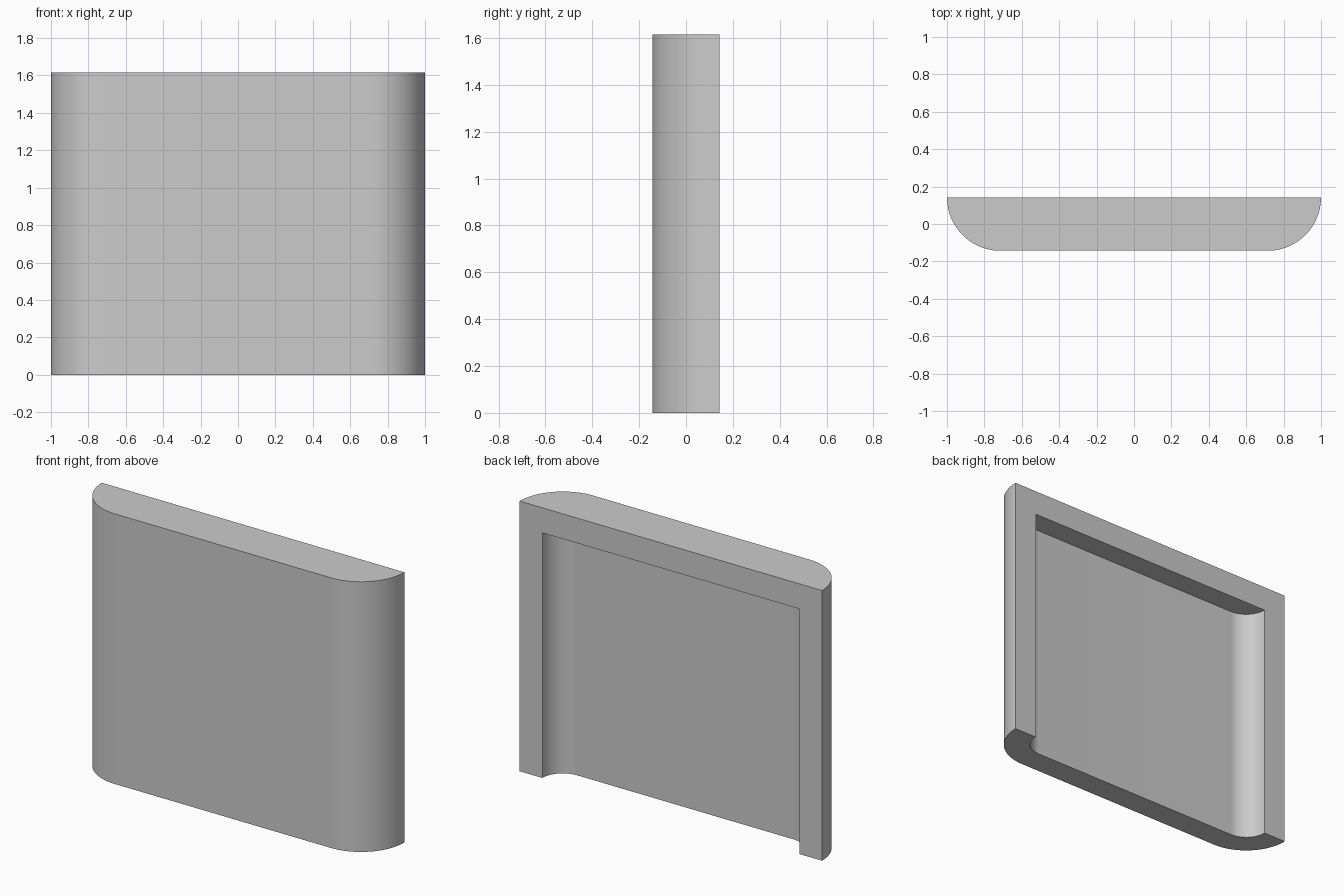
import bpy
import bmesh
from math import cos, sin, pi, radians

cube = bpy.data.objects.get("Cube")
if cube:
    bpy.data.objects.remove(cube, do_unlink=True)

HEIGHT = 1.615
BACK = 0.143
RADIUS = 0.286
WALL = 0.15
STEPS = 24

grey = bpy.data.materials.new("plain grey")
grey.use_nodes = True
grey.diffuse_color = (0.6, 0.6, 0.6, 1)
grey.node_tree.nodes["Principled BSDF"].inputs["Base Color"].default_value = (0.6, 0.6, 0.6, 1)


def half_outline(half_width, radius):
    """Back edge to front edge on the +x side, along a quarter circle."""
    return [(half_width - radius + radius * cos(a), BACK - radius * sin(a))
            for a in (pi / 2 * i / STEPS for i in range(STEPS + 1))]


def mirrored(points):
    return points + [(-x, y) for x, y in reversed(points)]


def extrude(bm, outline, z0, z1):
    """Solid prism from a flat outline."""
    face = bm.faces.new([bm.verts.new((x, y, z0)) for x, y in outline])
    top = bmesh.ops.extrude_face_region(bm, geom=[face])["geom"]
    verts = [v for v in top if isinstance(v, bmesh.types.BMVert)]
    bmesh.ops.translate(bm, verts=verts, vec=(0, 0, z1 - z0))
    bmesh.ops.recalc_face_normals(bm, faces=bm.faces)


def prism(name, outline, z0, z1):
    bm = bmesh.new()
    extrude(bm, outline, z0, z1)
    mesh = bpy.data.meshes.new(name)
    bm.to_mesh(mesh)
    bm.free()
    mesh.materials.append(grey)
    obj = bpy.data.objects.new(name, mesh)
    bpy.context.collection.objects.link(obj)
    return obj


# Rounded outer shell
shell = prism("cover_shell", mirrored(half_outline(1, RADIUS)), 0, HEIGHT)

# Recess cutter, open at the back and the bottom
inner = half_outline(1 - WALL, RADIUS - WALL)
inner = [(1 - WALL, BACK + 0.1)] + inner
cutter = prism("recess_cutter", mirrored(inner), -0.1, HEIGHT - WALL)

# Hollow out the shell and drop the cutter
cut = shell.modifiers.new("recess", "BOOLEAN")
cut.operation = "DIFFERENCE"
cut.solver = "EXACT"
cut.object = cutter
bpy.context.view_layer.objects.active = shell
shell.select_set(True)
bpy.ops.object.modifier_apply(modifier=cut.name)
bpy.data.objects.remove(cutter, do_unlink=True)

# Smooth curved corners, crisp rims
bpy.ops.object.shade_smooth_by_angle(angle=radians(30))
